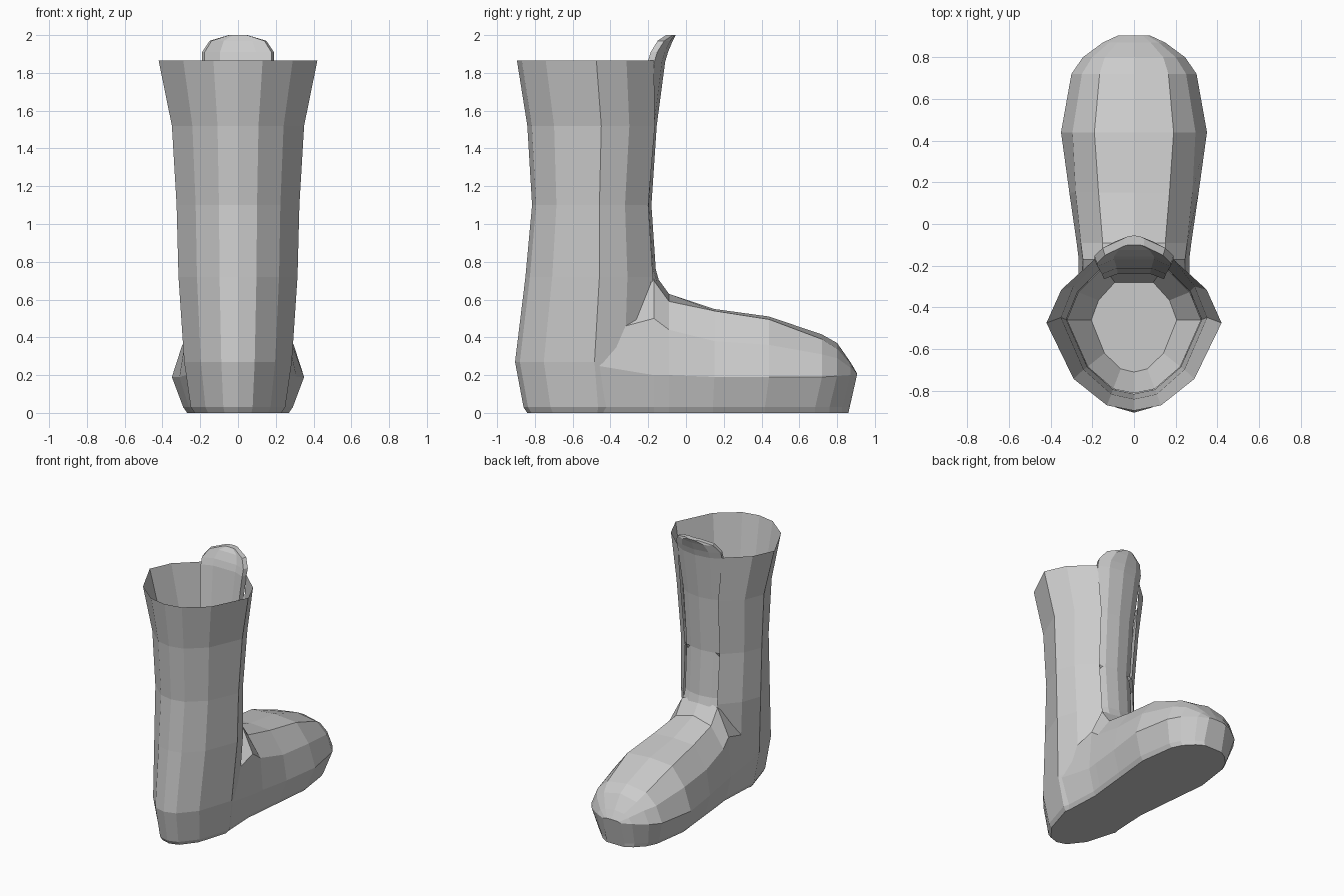
import bpy, bmesh

if "Cube" in bpy.data.objects:
    bpy.data.objects.remove(bpy.data.objects["Cube"])


def loft(name, rings, closed=True, cap_start=False, cap_end=False):
    """Skin a list of equal-length point rings."""
    bm = bmesh.new()
    rows = [[bm.verts.new(p) for p in ring] for ring in rings]
    n = len(rows[0])
    for a, b in zip(rows, rows[1:]):
        for i in range(n if closed else n - 1):
            j = (i + 1) % n
            bm.faces.new((a[i], a[j], b[j], b[i]))
    if cap_start:
        bm.faces.new(rows[0][::-1])
    if cap_end:
        bm.faces.new(rows[-1])
    bmesh.ops.recalc_face_normals(bm, faces=bm.faces[:])
    me = bpy.data.meshes.new(name)
    bm.to_mesh(me)
    bm.free()
    ob = bpy.data.objects.new(name, me)
    bpy.context.collection.objects.link(ob)
    return ob


def mirrored(half):
    """Complete a ring from its x >= 0 half, keeping centre points single."""
    return half + [(-x, y, z) for x, y, z in reversed(half) if x > 1e-6]


# Shaft cross-section: (fraction of half width, fraction front to back)
SECTION = [(.45, 0), (.83, .2), (1, .42), (.69, .79), (.31, .965), (0, 1)]


def shaft_ring(z, w, front, back):
    return mirrored([(w * u, front + (back - front) * t, z) for u, t in SECTION])


# Shaft: open at the top and down the front where the tongue sits
shaft = [(1.865, .42, -.17, -.895), (1.52, .35, -.165, -.84),
         (1.10, .325, -.20, -.815), (.72, .315, -.175, -.85),
         (.27, .285, -.18, -.905), (.03, .25, -.18, -.86), (0, .23, -.2, -.84)]
loft("shaft", [shaft_ring(*s) for s in shaft], closed=False, cap_end=True)

# Lining cup that closes the inside of the shaft
lining = [(1.10, .322, -.205, -.812), (.9, .205, -.28, -.71)]
loft("lining", [shaft_ring(*s) for s in lining], cap_end=True)

# Foot stations: y, centre z, crest x, crest z, shoulder x, z, widest x, z, sole x
foot = [(-.47, .50, .10, .48, .25, .42, .275, .25, .24),
        (-.17, .74, .15, .70, .245, .50, .265, .20, .225),
        (-.09, .63, .15, .59, .255, .44, .275, .20, .235),
        (.15, .55, .17, .54, .28, .38, .31, .19, .26),
        (.44, .51, .19, .495, .295, .36, .35, .19, .29),
        (.72, .415, .165, .39, .25, .31, .30, .19, .25),
        (.80, .37, .14, .34, .20, .29, .245, .195, .21),
        (.87, .27, .08, .26, .12, .24, .15, .20, .14),
        (.905, .21, .04, .208, .06, .206, .075, .20, .08)]


def foot_ring(y, cz, kx, kz, sx, sz, wx, wz, bx):
    yb = y * .95 if y > 0 else y
    return mirrored([(0, y, cz), (kx, y, kz), (sx, y, sz), (wx, y, wz),
                     (bx, yb, .03), (bx * .93, yb, 0)])


loft("foot", [foot_ring(*s) for s in foot], cap_start=True, cap_end=True)

# Tongue stations: z, front y, half width
tongue = [(.58, -.11, .15), (.76, -.16, .15), (1.10, -.183, .155),
          (1.52, -.155, .165), (1.86, -.11, .19), (1.91, -.095, .19),
          (1.97, -.07, .15), (2.0, -.055, .05)]


def tongue_ring(z, y, w):
    d = .3 * w
    return mirrored([(0, y, z), (.6 * w, y - .3 * d, z), (w, y - d, z),
                     (w * .93, y - d - .035, z), (.5 * w, y - .35 * d - .04, z)])


loft("tongue", [tongue_ring(*s) for s in tongue], cap_start=True, cap_end=True)
